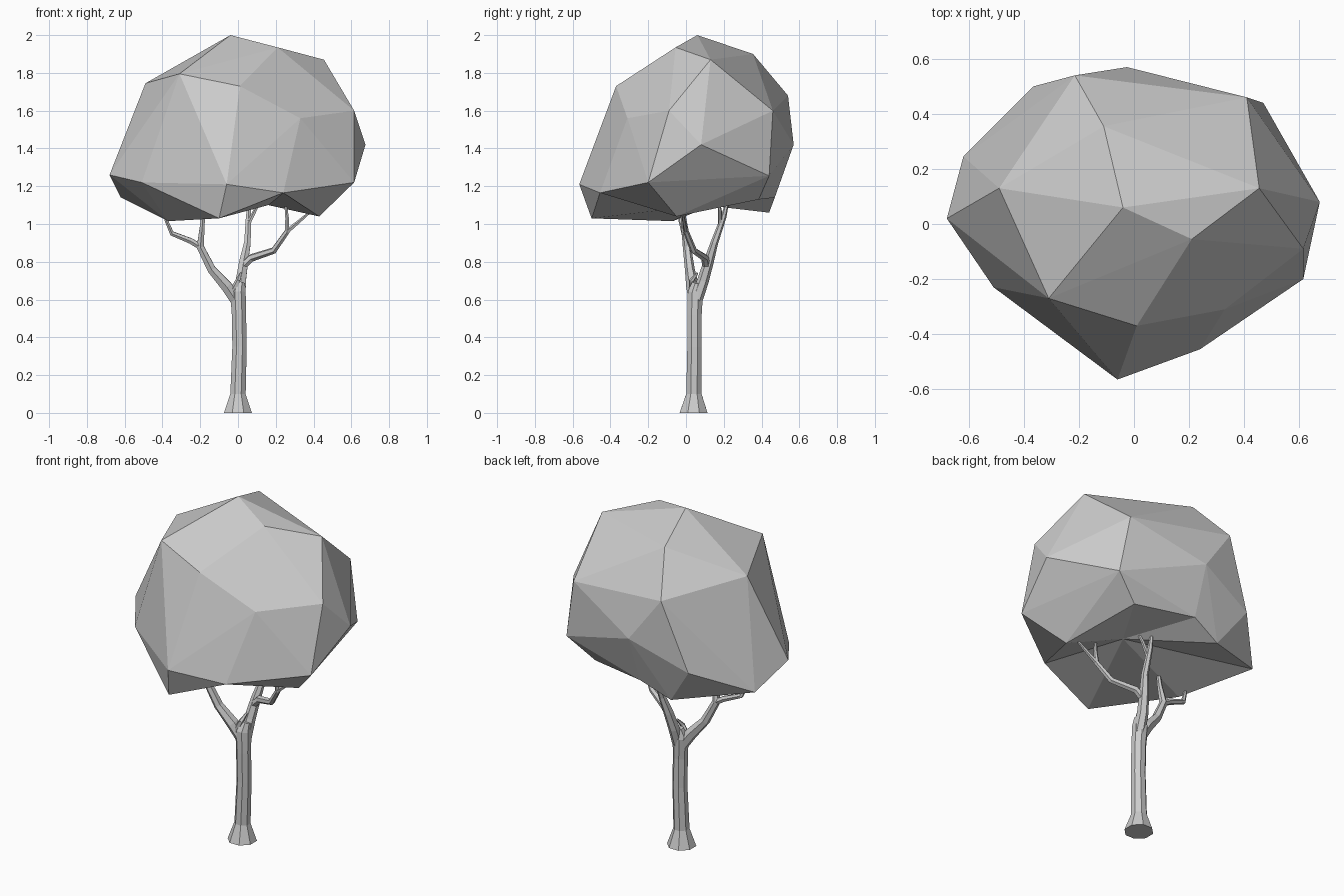
import bpy
import bmesh
from math import cos, sin, tau
from mathutils import Vector

cube = bpy.data.objects.get("Cube")
if cube:
    bpy.data.objects.remove(cube, do_unlink=True)

# One plain grey for the whole tree
grey = bpy.data.materials.new("plain_grey")
grey.use_nodes = True
colour = (0.6, 0.6, 0.6, 1)
grey.diffuse_color = colour
grey.node_tree.nodes["Principled BSDF"].inputs["Base Color"].default_value = colour


def finish(name, bm):
    """Turn a bmesh into a flat-shaded grey object."""
    bmesh.ops.recalc_face_normals(bm, faces=bm.faces)
    mesh = bpy.data.meshes.new(name)
    bm.to_mesh(mesh)
    bm.free()
    mesh.materials.append(grey)
    obj = bpy.data.objects.new(name, mesh)
    bpy.context.collection.objects.link(obj)
    return obj


def limb(name, path, sides=6):
    """Tapered faceted tube through (x, y, z, radius) stations."""
    bm = bmesh.new()
    points = [Vector(p[:3]) for p in path]
    last = len(points) - 1
    rings = []
    for i, point in enumerate(points):
        ahead = (points[min(i + 1, last)] - points[max(i - 1, 0)]).normalized()
        turn = Vector((0, 0, 1)).rotation_difference(ahead)
        if i == 0 and point.z == 0:
            turn.identity()
        radius = path[i][3]
        ring = []
        for k in range(sides):
            angle = tau * (k + 0.5) / sides
            spoke = Vector((cos(angle), sin(angle), 0)) * radius
            ring.append(bm.verts.new(point + turn @ spoke))
        rings.append(ring)
    for low, high in zip(rings, rings[1:]):
        for k in range(sides):
            n = (k + 1) % sides
            bm.faces.new((low[k], low[n], high[n], high[k]))
    bm.faces.new(rings[0][::-1])
    bm.faces.new(rings[-1])
    return finish(name, bm)


# Trunk with a flared foot
limb("trunk", [(0, .04, 0, .08), (0, .042, .1, .044), (.008, .045, .35, .041),
               (.005, .045, .52, .041), (0, .05, .64, .044), (.01, .06, .69, .03)], 8)

# Upright bough and its forward side branch
limb("upright_bough", [(.01, .055, .6, .034), (.015, .09, .7, .031), (.03, .12, .8, .027),
                       (.05, .15, .9, .02), (.055, .2, 1.04, .015), (.06, .22, 1.12, .008)])
limb("upright_twig", [(.055, .18, 1, .012), (.09, .18, 1.07, .01), (.12, .17, 1.13, .006)], 5)
limb("side_branch", [(.02, .11, .77, .022), (.07, .1, .82, .021), (.19, .04, .86, .018),
                     (.26, 0, .96, .015), (.26, -.01, 1.03, .011), (.25, -.02, 1.13, .007)])
limb("side_twig", [(.26, 0, .96, .013), (.32, -.01, 1.01, .01), (.39, -.02, 1.07, .006)], 5)

# Leaning bough and its two ends
limb("leaning_bough", [(0, .05, .58, .034), (-.06, .035, .67, .034), (-.14, .02, .76, .026),
                       (-.2, .005, .88, .022), (-.19, -.01, .98, .015), (-.18, -.02, 1.1, .009)])
limb("leaning_branch", [(-.2, .005, .88, .018), (-.25, 0, .91, .017), (-.35, -.01, .95, .014),
                        (-.38, -.03, 1.02, .01), (-.38, -.03, 1.06, .007)])
limb("leaning_stub", [(-.03, .03, .64, .018), (0, .03, .7, .014), (.015, .06, .74, .006)], 5)

# Faceted canopy: corners from the crown down to the skirt
crown = [(-.04, .06, 2), (.21, -.055, 1.935), (-.11, .355, 1.9), (.455, .13, 1.87),
         (-.31, -.27, 1.795), (-.49, .13, 1.745), (.01, -.37, 1.73)]
middle = [(-.215, .54, 1.68), (.41, .46, 1.6), (.615, -.09, 1.6), (.33, -.31, 1.56),
          (.675, .08, 1.42), (-.025, .57, 1.42), (-.365, .5, 1.28), (-.68, .02, 1.26),
          (.47, .44, 1.255), (.615, -.2, 1.22), (-.51, -.23, 1.22), (-.06, -.565, 1.21)]
skirt = [(.24, -.455, 1.165), (-.1, -.5, 1.03), (.43, -.05, 1.04), (.32, .385, 1.13),
         (-.03, .47, 1.14), (-.21, .44, 1.06), (-.62, .245, 1.14), (-.37, -.07, 1.015)]

bm = bmesh.new()
for corner in crown + middle + skirt:
    bm.verts.new(corner)
hull = bmesh.ops.convex_hull(bm, input=bm.verts)
loose = [v for v in bm.verts if not v.link_faces]
bmesh.ops.delete(bm, geom=loose, context='VERTS')
bm.normal_update()

# Hollow the underside up to a shallow point
skirt_top = skirt[0][2] + .01
under = [f for f in bm.faces if all(v.co.z < skirt_top for v in f.verts)]
bmesh.ops.delete(bm, geom=under, context='FACES')
rim = [e for e in bm.edges if e.is_boundary]
hollow = bm.verts.new((.16, .1, 1.1))
for edge in rim:
    bm.faces.new((*edge.verts, hollow))
bmesh.ops.dissolve_limit(bm, angle_limit=.03, verts=bm.verts, edges=bm.edges)
finish("canopy", bm)
